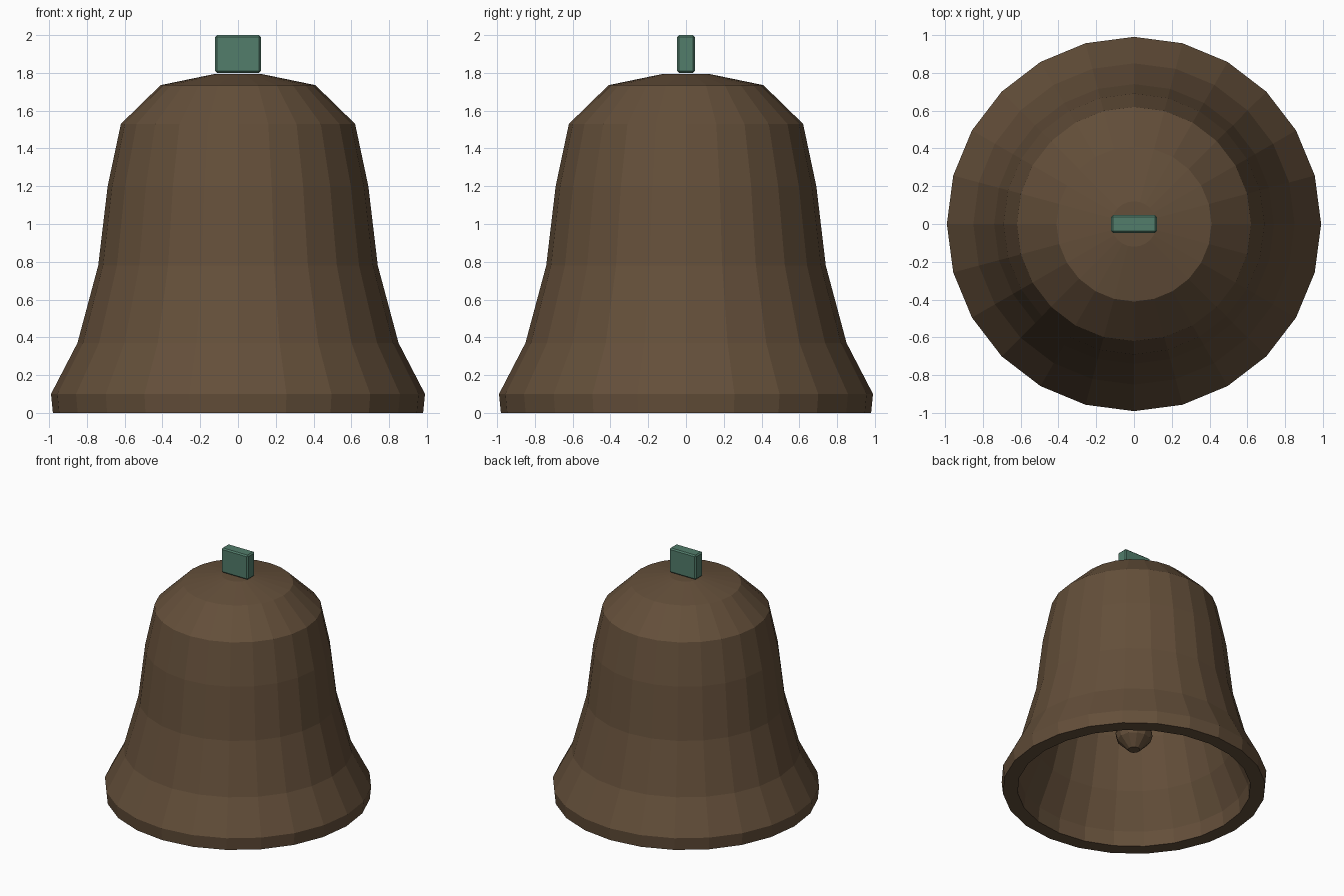
import bpy, bmesh, math

if "Cube" in bpy.data.objects:
    bpy.data.objects.remove(bpy.data.objects["Cube"])


def material(name, rgb):
    m = bpy.data.materials.new(name)
    m.diffuse_color = (*rgb, 1)
    m.use_nodes = True
    m.node_tree.nodes["Principled BSDF"].inputs["Base Color"].default_value = m.diffuse_color
    return m


BRONZE = material("aged_bronze", (0.127, 0.078, 0.042))
GREEN = material("patina_green", (0.084, 0.205, 0.147))


def finish(name, bm, mat):
    bmesh.ops.recalc_face_normals(bm, faces=bm.faces)
    mesh = bpy.data.meshes.new(name)
    bm.to_mesh(mesh)
    bm.free()
    mesh.materials.append(mat)
    obj = bpy.data.objects.new(name, mesh)
    bpy.context.collection.objects.link(obj)
    return obj


def lathe(name, profile, sides, mat, closed=False):
    """Spin a (radius, height) profile around z."""
    bm = bmesh.new()
    pts = [bm.verts.new((r, 0, z)) for r, z in profile]
    edges = [bm.edges.new(p) for p in zip(pts, pts[1:])]
    if closed:
        edges.append(bm.edges.new((pts[-1], pts[0])))
    bmesh.ops.spin(bm, geom=pts + edges, cent=(0, 0, 0), axis=(0, 0, 1),
                   angle=math.tau, steps=sides, use_merge=True)
    bmesh.ops.remove_doubles(bm, verts=bm.verts, dist=1e-4)
    return finish(name, bm, mat)


# Bell body: outer wall from crown to lip, then back up the inside
outer = [(0, 1.795), (0.12, 1.795), (0.41, 1.735), (0.62, 1.53), (0.69, 1.20),
         (0.74, 0.78), (0.85, 0.37), (0.99, 0.10), (0.98, 0)]
inner = [(0.87, 0), (0.86, 0.12), (0.74, 0.40), (0.63, 0.80), (0.58, 1.19),
         (0.52, 1.48), (0.36, 1.63), (0.10, 1.69), (0, 1.69)]
lathe("bell_body", outer + inner, 24, BRONZE)

# Clapper hanging inside, with a small blunt tip
lathe("clapper", [(0, 0.33), (0.045, 0.33), (0.125, 0.41), (0.14, 0.46),
                  (0.11, 0.54), (0.04, 0.62), (0.03, 1.70), (0, 1.70)], 12, BRONZE)

# Hanging block on top with chamfered edges
bm = bmesh.new()
bmesh.ops.create_cube(bm, size=1)
for v in bm.verts:
    v.co = (v.co.x * 0.242, v.co.y * 0.094, v.co.z * 0.20 + 1.90)
bmesh.ops.bevel(bm, geom=bm.edges[:], offset=0.01, segments=1, affect='EDGES')
finish("hanging_block", bm, GREEN)
